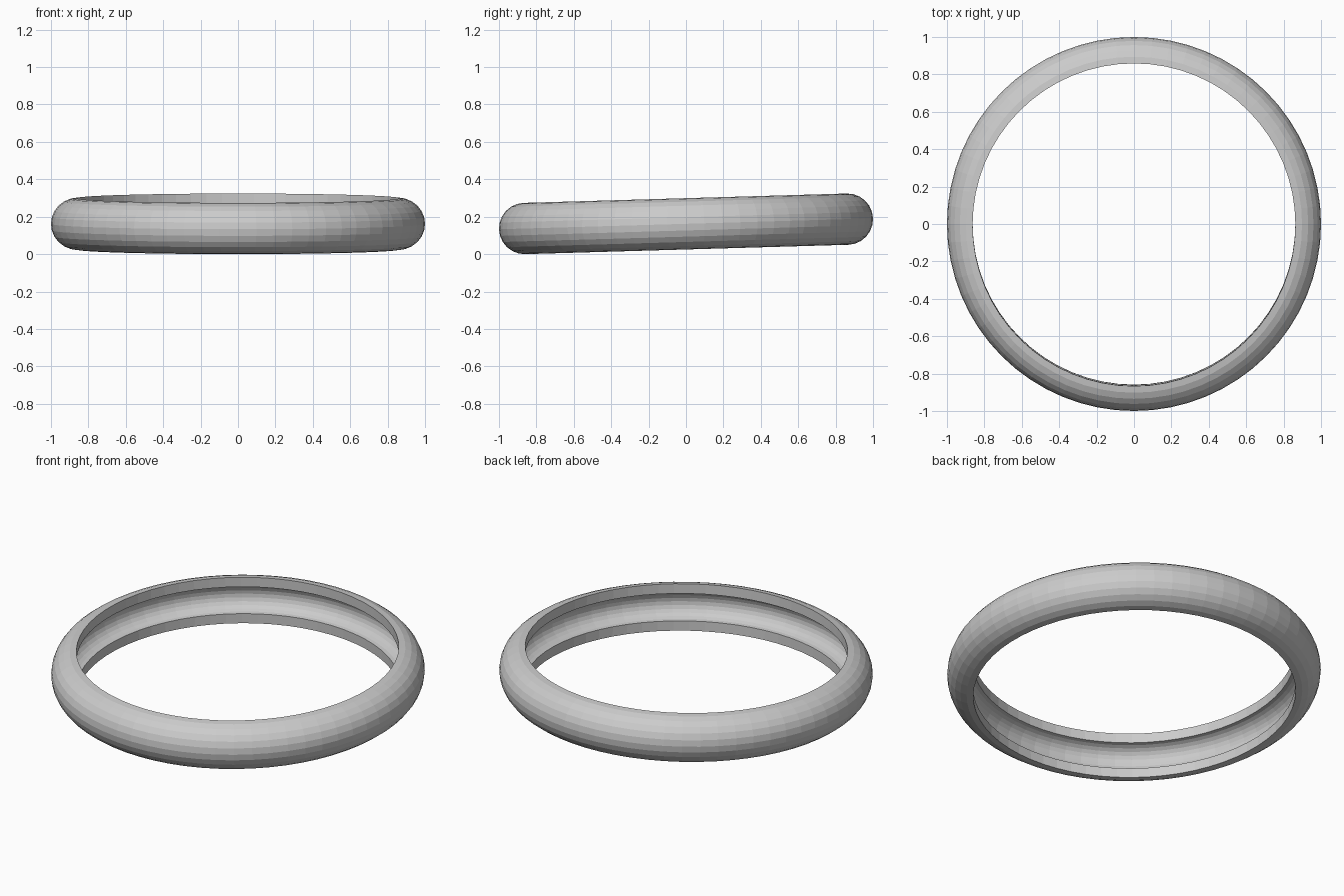
import bpy
import bmesh
import math
from mathutils import Matrix

if "Cube" in bpy.data.objects:
    bpy.data.objects.remove(bpy.data.objects["Cube"])

TUBE_CENTRE, R_OUT, R_IN = 0.863, 0.137, 0.080
SEGMENTS, ARC_STEPS = 64, 12


def half_arc(radius, steps):
    """Points (r, z) of an outward half circle from bottom to top."""
    angles = [-math.pi / 2 + math.pi * i / steps for i in range(steps + 1)]
    return [(TUBE_CENTRE + radius * math.cos(a), radius * math.sin(a)) for a in angles]


# Closed C-shaped tyre section: tread outside, hollow inside, flat bead lips
profile = half_arc(R_OUT, ARC_STEPS) + half_arc(R_IN, ARC_STEPS)[::-1]

# Sweep the section around the vertical axis
bm = bmesh.new()
rings = []
for s in range(SEGMENTS):
    t = 2 * math.pi * s / SEGMENTS
    rings.append([bm.verts.new((r * math.cos(t), r * math.sin(t), z)) for r, z in profile])
n = len(profile)
for s in range(SEGMENTS):
    a, b = rings[s], rings[(s + 1) % SEGMENTS]
    for i in range(n):
        j = (i + 1) % n
        bm.faces.new((a[i], b[i], b[j], a[j]))
bmesh.ops.recalc_face_normals(bm, faces=bm.faces[:])

# Slight lean, back edge raised, resting on the ground
tilt = math.radians(1.66)
bm.transform(Matrix.Rotation(tilt, 4, 'X'))
lowest = min(v.co.z for v in bm.verts)
bm.transform(Matrix.Translation((0, 0, -lowest)))

mesh = bpy.data.meshes.new("tyre")
bm.to_mesh(mesh)
bm.free()
tyre = bpy.data.objects.new("tyre", mesh)
bpy.context.collection.objects.link(tyre)
